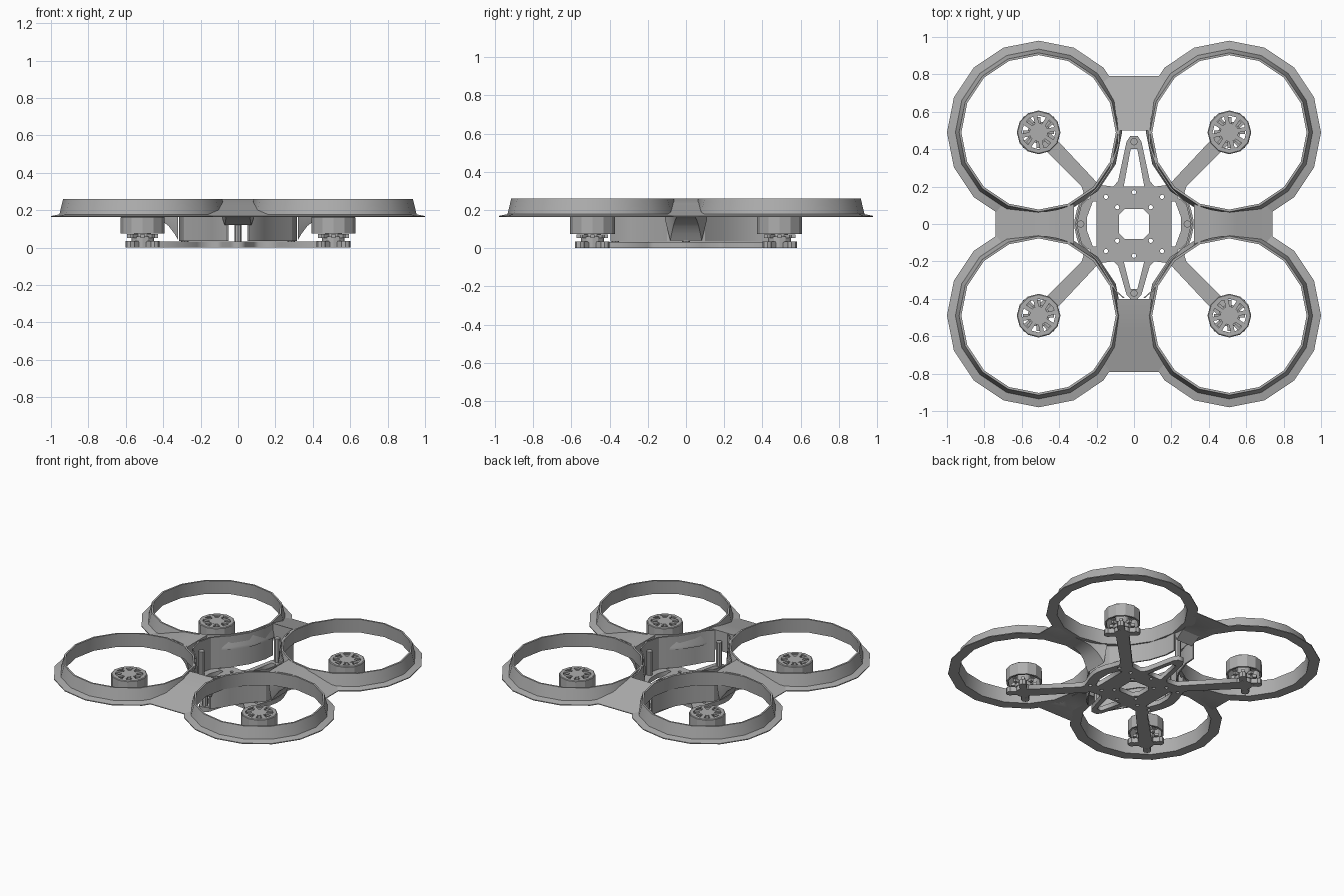
import bpy, bmesh
from math import sin, cos, pi, sqrt
from mathutils import Matrix

if "Cube" in bpy.data.objects:
    bpy.data.objects.remove(bpy.data.objects["Cube"])

grey = bpy.data.materials.new("mid grey")
grey.use_nodes = True
grey.diffuse_color = (0.42, 0.42, 0.42, 1)
grey.node_tree.nodes["Principled BSDF"].inputs["Base Color"].default_value = (0.42, 0.42, 0.42, 1)

CX, CY = 0.51, 0.49          # motor and duct centres
CORNERS = [(1, 1), (-1, 1), (-1, -1), (1, -1)]


def finish(name, bm, smooth=True):
    bmesh.ops.recalc_face_normals(bm, faces=bm.faces)
    mesh = bpy.data.meshes.new(name)
    bm.to_mesh(mesh)
    bm.free()
    obj = bpy.data.objects.new(name, mesh)
    bpy.context.collection.objects.link(obj)
    mesh.materials.append(grey)
    if smooth:
        bpy.ops.object.select_all(action="DESELECT")
        obj.select_set(True)
        bpy.context.view_layer.objects.active = obj
        bpy.ops.object.shade_smooth_by_angle(angle=0.5)
    return obj


def loft(bm, rings, loop=False):
    """Skin closed cross-sections; cap the ends unless they loop."""
    rows = [[bm.verts.new(p) for p in ring] for ring in rings]
    count = len(rows[0])
    pairs = list(zip(rows, rows[1:])) + ([(rows[-1], rows[0])] if loop else [])
    for a, b in pairs:
        for i in range(count):
            j = (i + 1) % count
            bm.faces.new((a[i], a[j], b[j], b[i]))
    if not loop:
        bm.faces.new(rows[0])
        bm.faces.new(rows[-1])


def cylinder(bm, x, y, z0, z1, r, sides=12):
    at = Matrix.Translation((x, y, (z0 + z1) / 2))
    bmesh.ops.create_cone(bm, cap_ends=True, segments=sides, radius1=r, radius2=r,
                          depth=z1 - z0, matrix=at)


def box(bm, x, y, z, size, turn=0, offset=0):
    at = (Matrix.Translation((x, y, z)) @ Matrix.Rotation(turn, 4, "Z")
          @ Matrix.Translation((offset, 0, 0)) @ Matrix.Diagonal((*size, 1)))
    bmesh.ops.create_cube(bm, size=1, matrix=at)


def circle(x, y, r, sides=8):
    return [(x + r * cos(2 * pi * i / sides), y + r * sin(2 * pi * i / sides)) for i in range(sides)]


# Propeller ducts: a sloped hoop with a flange that stops at the body
for sx, sy in CORNERS:
    bm = bmesh.new()
    rings = []
    for i in range(16):
        c, s = cos(i * pi / 8), sin(i * pi / 8)
        inward = c * sx < 0.01 and s * sy < 0.01
        o = 0.446 if inward else 0.49
        profile = [(o, 0.163), (o, 0.169), (0.445, 0.178), (0.425, 0.26), (0.413, 0.26), (0.42, 0.163)]
        rings.append([(sx * CX + r * c, sy * CY + r * s, z) for r, z in profile])
    loft(bm, rings, loop=True)
    finish(f"duct_{'back' if sy > 0 else 'front'}_{'left' if sx > 0 else 'right'}", bm)


# Bridges between neighbouring ducts, waisted to follow the hoops
def bridge(name, stations, along, across, place):
    bm = bmesh.new()
    rings = []
    for d, low, high in stations:
        w = across - sqrt(0.425 ** 2 - (d - along) ** 2)
        mid = (low + high) / 2 if high - low > 0.03 else low + 0.001
        ring = [(-w, high), (w, high), (w, mid), (w * 0.75, low), (-w * 0.75, low), (-w, mid)]
        rings.append([place(d, u, z) for u, z in ring])
    loft(bm, rings)
    finish(name, bm)


def ramp(d, inner):
    return 0.26 - 0.092 * max(0, (d - inner) / (0.79 - inner))


back = [(d, max(0.12, min(0.163, 0.12 + (d - 0.5) * 0.6)), ramp(d, 0.5)) for d in (0.5, 0.57, 0.64, 0.72, 0.79)]
front = [(d, max(0.12, min(0.163, 0.12 + (d - 0.4) * 0.5)), ramp(d, 0.43)) for d in (0.4, 0.48, 0.56, 0.64, 0.72, 0.79)]
side = [(0.32, 0.04, 0.26), (0.34, 0.075, 0.26), (0.37, 0.115, 0.26), (0.41, 0.145, 0.26),
        (0.47, 0.16, 0.26), (0.55, 0.163, 0.235), (0.64, 0.163, 0.2), (0.74, 0.163, 0.168)]
bridge("bridge_back", back, CY, CX, lambda d, u, z: (u, d, z))
bridge("bridge_front", front, CY, CX, lambda d, u, z: (u, -d, z))
for s, label in ((1, "left"), (-1, "right")):
    bridge("bridge_" + label, side, CX, CY, lambda d, u, z: (s * d, u, z))

# Body walls wrapping each side of the centre plate
path = [(0.085, 0.5), (0.09, 0.42), (0.13, 0.30), (0.20, 0.195), (0.29, 0.10), (0.315, 0),
        (0.29, -0.10), (0.20, -0.195), (0.14, -0.29), (0.10, -0.36), (0.06, -0.395)]
for s, label in ((1, "left"), (-1, "right")):
    bm = bmesh.new()
    loft(bm, [[(s * x, y, 0.035), (s * x, y, 0.258), (s * (x - 0.01), y, 0.258), (s * (x - 0.01), y, 0.035)]
              for x, y in path])
    finish("body_wall_" + label, bm)

# Centre plate with arms: one mirrored outline with cut-outs, extruded
quarter = [(0.02, 0.47), (0.04, 0.44), (0.085, 0.23), (0.11, 0.2), (0.19, 0.21), (0.22, 0.245), (0.45, 0.49),
           (0.53, 0.45), (0.28, 0.2), (0.27, 0.17), (0.305, 0.08), (0.318, 0.02)]


def shorten(p):
    """The front nose is shorter than the back one."""
    x, y = p
    return (x, -y + 0.07 * max(0, y - 0.2) / 0.27) if x < 0.1 else (x, -y)


half = quarter + [shorten(p) for p in reversed(quarter)]
outline = half + [(-x, y) for x, y in reversed(half)]
side_slot = [(0.2, 0.12), (0.22, 0.12), (0.25, 0.04), (0.25, -0.04), (0.22, -0.12), (0.2, -0.12)]
window = [(0.05, 0.08), (0.08, 0.05), (0.08, -0.05), (0.05, -0.08)]
nose = [(0.055, 0.2), (0.018, 0.4), (-0.018, 0.4), (-0.055, 0.2)]
cuts = [side_slot, [(-x, y) for x, y in side_slot], window + [(-x, -y) for x, y in window],
        nose, [shorten(p) for p in nose]]
cuts += [circle(0, y, 0.012) for y in (0.17, -0.17)]
for sx, sy in CORNERS:
    cuts += [circle(sx * x, sy * y, 0.012) for x, y in ((0.09, 0.09), (0.15, 0.145), (0.245, 0.145))]

curve = bpy.data.curves.new("plate_outline", "CURVE")
curve.dimensions = "2D"
curve.fill_mode = "BOTH"
curve.extrude = 0.0165
for points in [outline] + cuts:
    spline = curve.splines.new("POLY")
    spline.points.add(len(points) - 1)
    for target, (x, y) in zip(spline.points, points):
        target.co = (x, y, 0, 1)
    spline.use_cyclic_u = True
helper = bpy.data.objects.new("plate_outline", curve)
bpy.context.collection.objects.link(helper)
bpy.context.view_layer.update()
mesh = bpy.data.meshes.new_from_object(helper.evaluated_get(bpy.context.evaluated_depsgraph_get()))
bm = bmesh.new()
bm.from_mesh(mesh)
bmesh.ops.translate(bm, verts=bm.verts, vec=(0, 0, 0.0165))
bpy.data.objects.remove(helper)
bpy.data.meshes.remove(mesh)
bmesh.ops.remove_doubles(bm, verts=bm.verts, dist=0.0001)
finish("centre_plate", bm, smooth=False)

# Standoff posts
bm = bmesh.new()
for x, y in ((0, 0.44), (0, -0.37), (0.285, 0), (-0.285, 0)):
    cylinder(bm, x, y, 0.03, 0.2, 0.02, 8)
finish("standoff_posts", bm)

# Motors: lugged mount, stator, spoked open bell
for sx, sy in CORNERS:
    x, y = sx * CX, sy * CY
    tag = f"{'back' if sy > 0 else 'front'}_{'left' if sx > 0 else 'right'}"
    bm = bmesh.new()
    cylinder(bm, x, y, 0, 0.036, 0.055)
    for i in range(4):
        a = pi / 4 + i * pi / 2
        box(bm, x, y, 0.018, (0.09, 0.045, 0.035), a, 0.045)
        cylinder(bm, x + 0.09 * cos(a), y + 0.09 * sin(a), 0, 0.036, 0.027, 8)
    finish("motor_mount_" + tag, bm)

    bm = bmesh.new()
    cylinder(bm, x, y, 0.03, 0.06, 0.06)
    cylinder(bm, x, y, 0.055, 0.163, 0.045)
    for i in range(8):
        box(bm, x, y, 0.062, (0.055, 0.02, 0.02), i * pi / 4, 0.055)
    finish("motor_stator_" + tag, bm)

    bm = bmesh.new()
    profile = [(0.117, 0.075), (0.117, 0.162), (0.112, 0.166), (0.09, 0.166), (0.09, 0.155), (0.104, 0.15), (0.104, 0.075)]
    loft(bm, [[(x + r * cos(i * pi / 6), y + r * sin(i * pi / 6), z) for r, z in profile]
              for i in range(12)], loop=True)
    cylinder(bm, x, y, 0.152, 0.166, 0.05)
    for i in range(8):
        box(bm, x, y, 0.159, (0.055, 0.022, 0.013), i * pi / 4 + 0.2, 0.07)
    finish("motor_bell_" + tag, bm)
